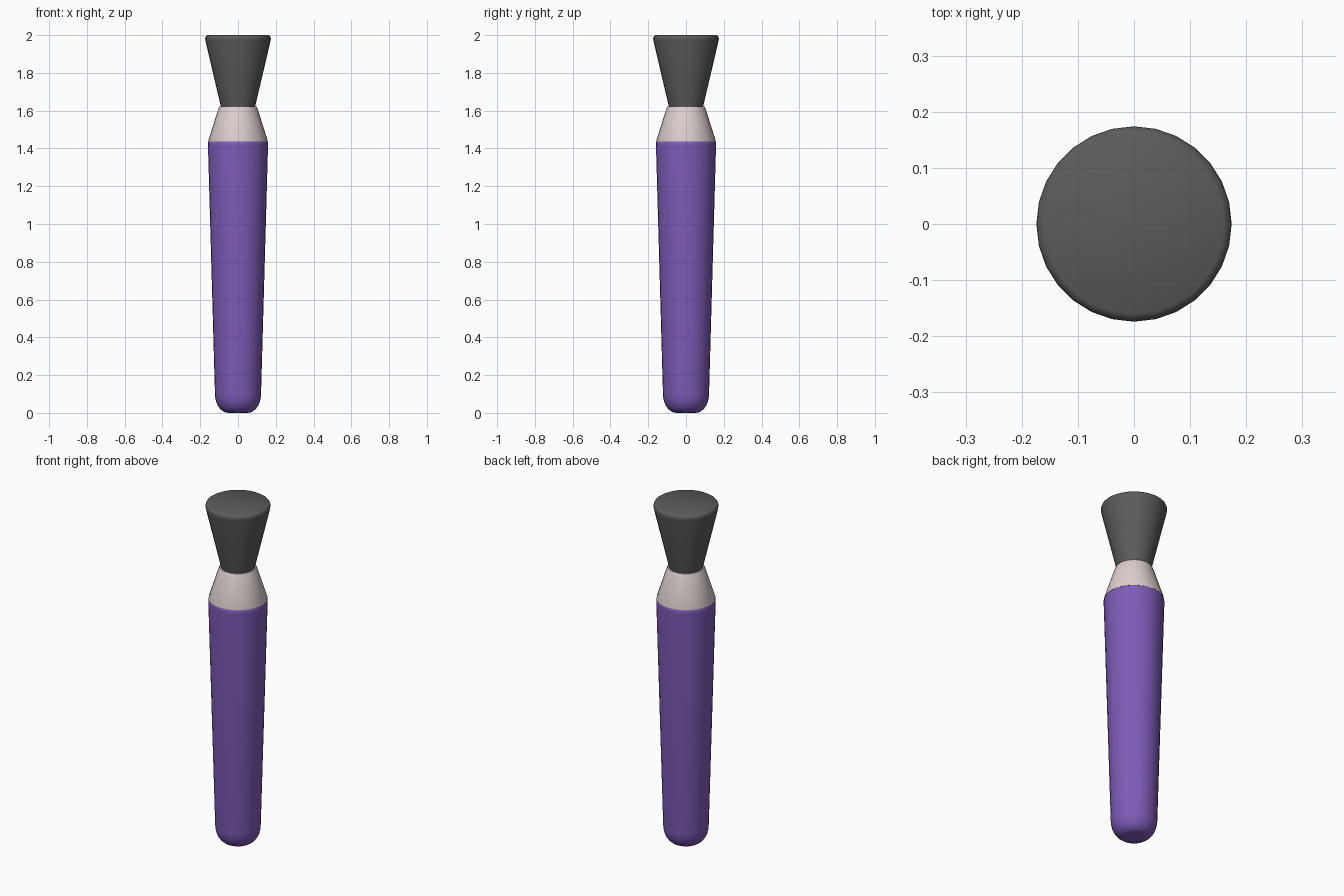
import bpy, bmesh, math

if "Cube" in bpy.data.objects:
    bpy.data.objects.remove(bpy.data.objects["Cube"])

SEG = 28

def material(name, col):
    m = bpy.data.materials.new(name)
    m.diffuse_color = (*col, 1)
    m.use_nodes = True
    m.node_tree.nodes["Principled BSDF"].inputs["Base Color"].default_value = m.diffuse_color
    return m

def lathe(name, profile, mat):
    """Revolve (radius, z) points around z; both ends are capped."""
    bm = bmesh.new()
    rings = []
    for r, z in profile:
        rings.append([bm.verts.new((r * math.cos(2 * math.pi * i / SEG),
                                    r * math.sin(2 * math.pi * i / SEG), z))
                      for i in range(SEG)])
    for a, b in zip(rings, rings[1:]):
        for i in range(SEG):
            j = (i + 1) % SEG
            bm.faces.new((a[i], a[j], b[j], b[i]))
    bm.faces.new(rings[0][::-1])
    bm.faces.new(rings[-1])
    me = bpy.data.meshes.new(name)
    bm.to_mesh(me)
    bm.free()
    me.materials.append(mat)
    ob = bpy.data.objects.new(name, me)
    bpy.context.collection.objects.link(ob)
    bpy.ops.object.select_all(action='DESELECT')
    ob.select_set(True)
    bpy.context.view_layer.objects.active = ob
    bpy.ops.object.shade_smooth_by_angle(angle=math.radians(40))

purple = material("purple", (0.205, 0.105, 0.475))
pale = material("pale metal", (0.72, 0.62, 0.62))
grey = material("dark grey", (0.105, 0.105, 0.105))

# handle: rounded foot, slight flare upward, softened top edge
foot = [(0.05 + 0.072 * math.sin(t), 0.10 - 0.10 * math.cos(t))
        for t in (math.pi / 2 * i / 7 for i in range(8))]
lathe("handle", foot + [(0.159, 1.415), (0.159, 1.43), (0.155, 1.438)], purple)

# ferrule: tapered collar
lathe("ferrule", [(0.157, 1.436), (0.157, 1.443), (0.102, 1.615), (0.098, 1.623)], pale)

# bristles: flared tuft with a rounded rim
lathe("bristles", [(0.088, 1.61), (0.173, 1.972), (0.174, 1.984),
                   (0.17, 1.994), (0.16, 2.0)], grey)
